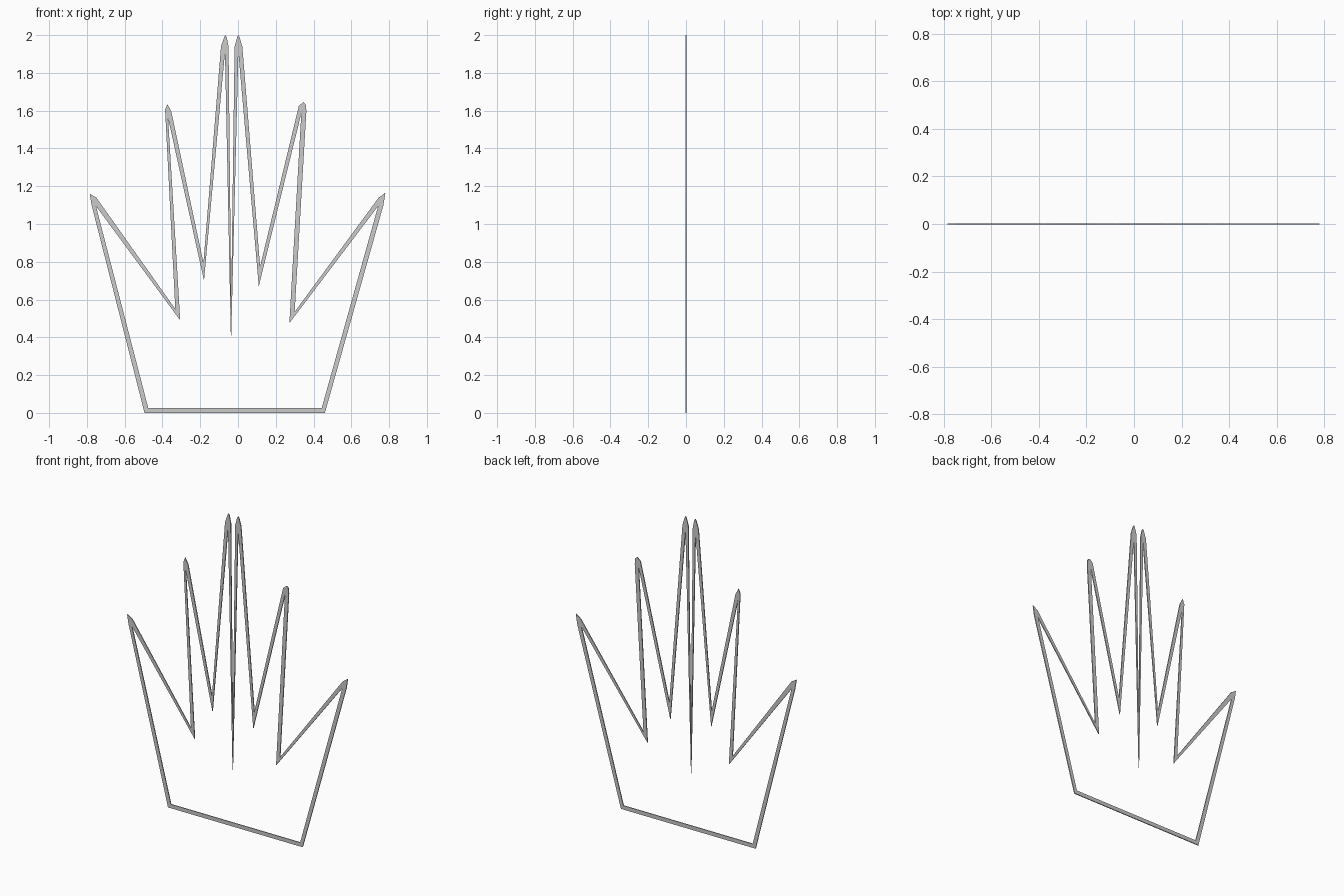
import bpy, bmesh

if "Cube" in bpy.data.objects:
    bpy.data.objects.remove(bpy.data.objects["Cube"])

T = 0.006  # plate thickness

# Hand outline, walked round: (outer corner points, matching inner point), as (x, z)
CORNERS = [
    ([(-0.495, 0.0)], (-0.475, 0.025)),                                   # wrist left
    ([(0.46, 0.0)], (0.443, 0.025)),                                      # wrist right
    ([(0.77, 1.10), (0.78, 1.165), (0.745, 1.14)], (0.742, 1.095)),       # right thumb tip
    ([(0.30, 0.535)], (0.272, 0.475)),                                    # valley
    ([(0.362, 1.60), (0.358, 1.635), (0.345, 1.645), (0.322, 1.625)], (0.335, 1.585)),
    ([(0.117, 0.775)], (0.11, 0.67)),                                     # valley
    ([(0.023, 1.94), (0.008, 1.99), (-0.004, 1.99), (-0.018, 1.94)], (0.002, 1.91)),
    ([(-0.036, 0.60)], (-0.037, 0.36)),                                   # middle slit
    ([(-0.05, 1.94), (-0.060, 1.99), (-0.073, 1.99), (-0.09, 1.94)], (-0.069, 1.91)),
    ([(-0.183, 0.795)], (-0.18, 0.70)),                                   # valley
    ([(-0.353, 1.595), (-0.374, 1.635), (-0.386, 1.605)], (-0.37, 1.56)),
    ([(-0.332, 0.55)], (-0.306, 0.49)),                                   # valley
    ([(-0.75, 1.14), (-0.785, 1.16), (-0.775, 1.10)], (-0.752, 1.095)),   # left thumb tip
]

# Tall middle fingertips reach the full 2 units
CORNERS[6][0].insert(2, (0.002, 2.0))
CORNERS[8][0].insert(2, (-0.067, 2.0))

bm = bmesh.new()
vert = lambda p: bm.verts.new((p[0], -T / 2, p[1]))
rings = [([vert(p) for p in outer], vert(inner)) for outer, inner in CORNERS]

# Fan at each tip, one strip between neighbouring corners
for i, (outer, inner) in enumerate(rings):
    for a, b in zip(outer, outer[1:]):
        bm.faces.new((a, b, inner))
    next_outer, next_inner = rings[(i + 1) % len(rings)]
    bm.faces.new((outer[-1], next_outer[0], next_inner, inner))

# Give the flat outline its slight thickness
front = bm.faces[:]
back = bmesh.ops.extrude_face_region(bm, geom=front, use_keep_orig=True)
bmesh.ops.translate(bm, vec=(0, T, 0),
                    verts=[g for g in back["geom"] if isinstance(g, bmesh.types.BMVert)])
bmesh.ops.recalc_face_normals(bm, faces=bm.faces[:])

mesh = bpy.data.meshes.new("hand_outline")
bm.to_mesh(mesh)
bm.free()
bpy.context.collection.objects.link(bpy.data.objects.new("hand_outline", mesh))
